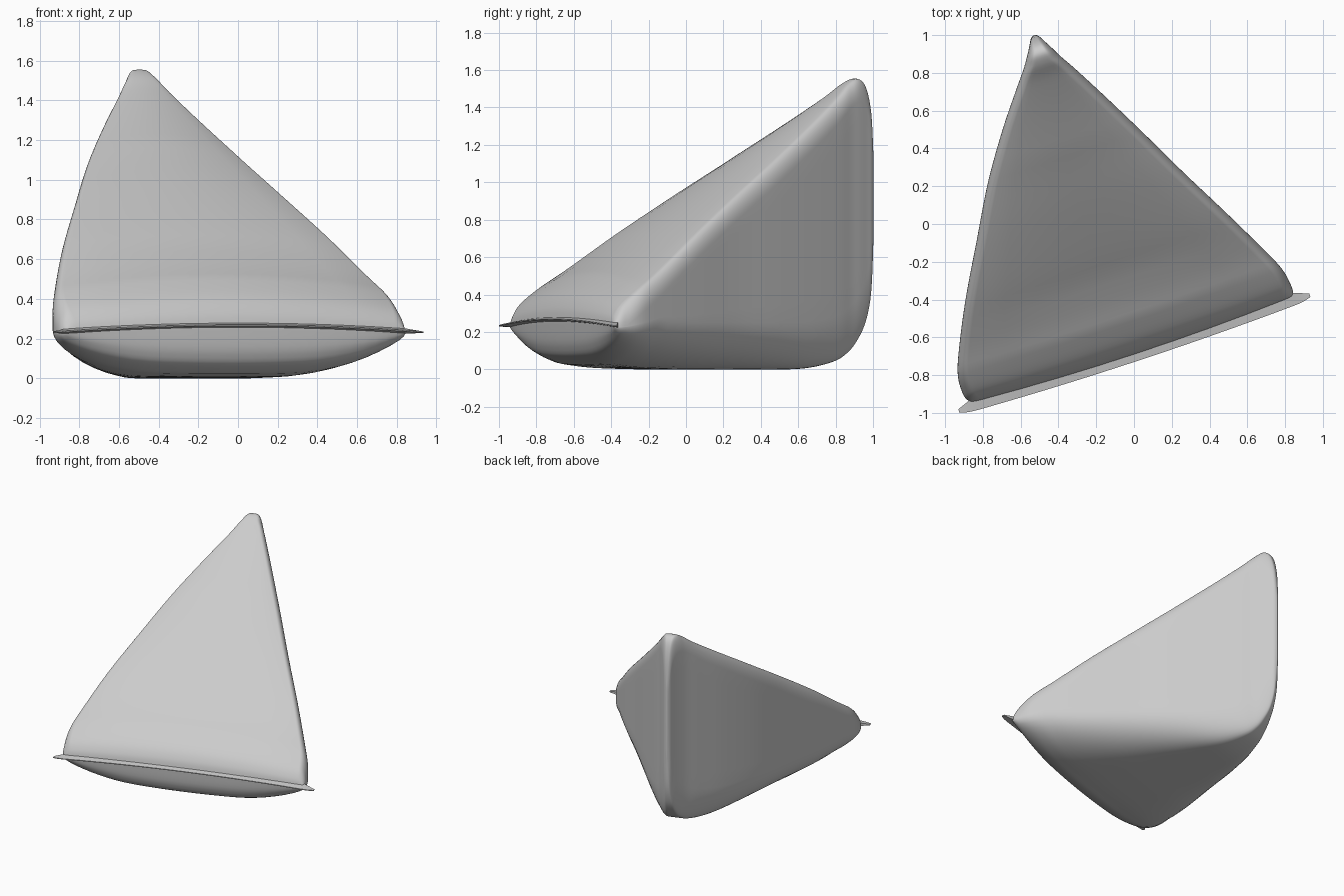
import bpy, bmesh, math
from mathutils import Matrix, Vector

if "Cube" in bpy.data.objects:
    bpy.data.objects.remove(bpy.data.objects["Cube"])

# Local frame: u runs along the front seam, v runs from the seam to the back edge
ANGLE = math.atan2(0.61, 1.85)
U0 = -0.212
ROT = Matrix.Rotation(ANGLE, 4, 'Z') @ Matrix.Translation((U0, 0, 0))

# Stations along v: (v, half width, bottom z, top z, sideways shift)
STATIONS = [
    (-0.630, 0.890, 0.228, 0.238, 0.000), (-0.615, 0.905, 0.165, 0.285, -0.008),
    (-0.570, 0.915, 0.105, 0.345, -0.015), (-0.470, 0.903, 0.050, 0.425, -0.022),
    (-0.340, 0.848, 0.012, 0.520, -0.028), (-0.100, 0.728, 0.000, 0.710, -0.032),
    (0.180, 0.575, 0.000, 0.918, -0.030), (0.450, 0.430, 0.000, 1.110, -0.024),
    (0.690, 0.286, 0.004, 1.290, -0.008), (0.870, 0.168, 0.040, 1.435, 0.010),
    (0.960, 0.106, 0.090, 1.518, 0.018), (1.020, 0.070, 0.160, 1.545, 0.022),
    (1.068, 0.042, 0.255, 1.505, 0.023), (1.100, 0.024, 0.400, 1.380, 0.023),
    (1.115, 0.007, 0.640, 1.180, 0.023),
]


def catmull(p0, p1, p2, p3, t):
    return [0.5 * (2 * b + (c - a) * t + (2 * a - 5 * b + 4 * c - d) * t * t
                   + (3 * b - a - 3 * c + d) * t ** 3)
            for a, b, c, d in zip(p0, p1, p2, p3)]


def hump(u, w):
    return max(0.0, 1 - (u / w) ** 2)


def seam_fade(v):
    return max(0.0, 1 - (v + 0.66) / 0.45)


def section(v, w, zb, zt, shift, n=10, m=8):
    """Rounded rectangle: tight upper corners, broad soft lower corners."""
    h = zt - zb
    top = (min(0.06, w * 0.6), min(0.12, h * 0.45))
    low = (w * 0.6, min(0.25, h * 0.5))
    pts = []
    for sx, sz, (rx, rz), start in ((1, 1, top, 0), (-1, 1, top, 90),
                                    (-1, -1, low, 180), (1, -1, low, 270)):
        cx = sx * (w - rx)
        cz = zt - rz if sz > 0 else zb + rz
        for i in range(n + 1):
            a = math.radians(start + 90 * i / n)
            pts.append(Vector((cx + rx * math.cos(a), v, cz + rz * math.sin(a))))
    ring = []
    for i, p in enumerate(pts):
        ring.append(p)
        if i % (n + 1) == n:
            q = pts[(i + 1) % len(pts)]
            ring += [p.lerp(q, k / m) for k in range(1, m)]
    # Seam bow plus the stuffed bulge of the front and bottom panels
    for p in ring:
        k = hump(p.x, w)
        f = seam_fade(v)
        up = max(0.0, min(1.0, (p.z - zb) / h))
        puff = 0.052 * min(1, h / 0.4) * min(1, w / 0.4)
        sag = min(0.055, zb) * min(1, h / 0.2) * f
        arch = 0.035 * f * max(up, 1 - h / 0.12)
        p.z += k * (up * puff + arch - (1 - up) * sag)
        p.y -= 0.028 * k * f
        p.x += shift
    return ring


def loft(name, rings):
    bm = bmesh.new()
    rows = [[bm.verts.new(ROT @ p) for p in r] for r in rings]
    n = len(rows[0])
    for a, b in zip(rows, rows[1:]):
        for i in range(n):
            j = (i + 1) % n
            bm.faces.new((a[i], a[j], b[j], b[i]))
    bm.faces.new(rows[0])
    bm.faces.new(rows[-1][::-1])
    bmesh.ops.recalc_face_normals(bm, faces=bm.faces)
    mesh = bpy.data.meshes.new(name)
    bm.to_mesh(mesh)
    bm.free()
    obj = bpy.data.objects.new(name, mesh)
    bpy.context.collection.objects.link(obj)
    bpy.ops.object.select_all(action='DESELECT')
    obj.select_set(True)
    bpy.context.view_layer.objects.active = obj
    bpy.ops.object.shade_smooth_by_angle(angle=math.radians(50))
    return obj


# Cushion body: wide and flat at the seam, narrow and tall at the back
rings = []
last = len(STATIONS) - 1
for i in range(last):
    quad = [STATIONS[min(max(i + k, 0), last)] for k in (-1, 0, 1, 2)]
    rings += [section(*catmull(*quad, s / 5)) for s in range(5)]
rings.append(section(*STATIONS[-1]))
loft("cushion_body", rings)

# Flat sewn seam strip along the front edge, with pointed ends
strip = []
for i in range(61):
    k = -1 + 2 * i / 60
    u = 0.978 * k
    tip = max(0.0, (abs(k) - 0.88) / 0.12)
    front = -0.672 - 0.022 * hump(k, 1) + 0.012 * tip ** 3
    back = -0.590 - 0.028 * hump(k, 1) - 0.05 * tip
    z = 0.232 + 0.035 * hump(k, 1)
    t = 0.004 + 0.014 * (1 - tip)
    strip.append([Vector((u, front, z - 0.003)), Vector((u, back, z - t)),
                  Vector((u, back, z + t)), Vector((u, front, z + 0.003))])
loft("seam_strip", strip)
